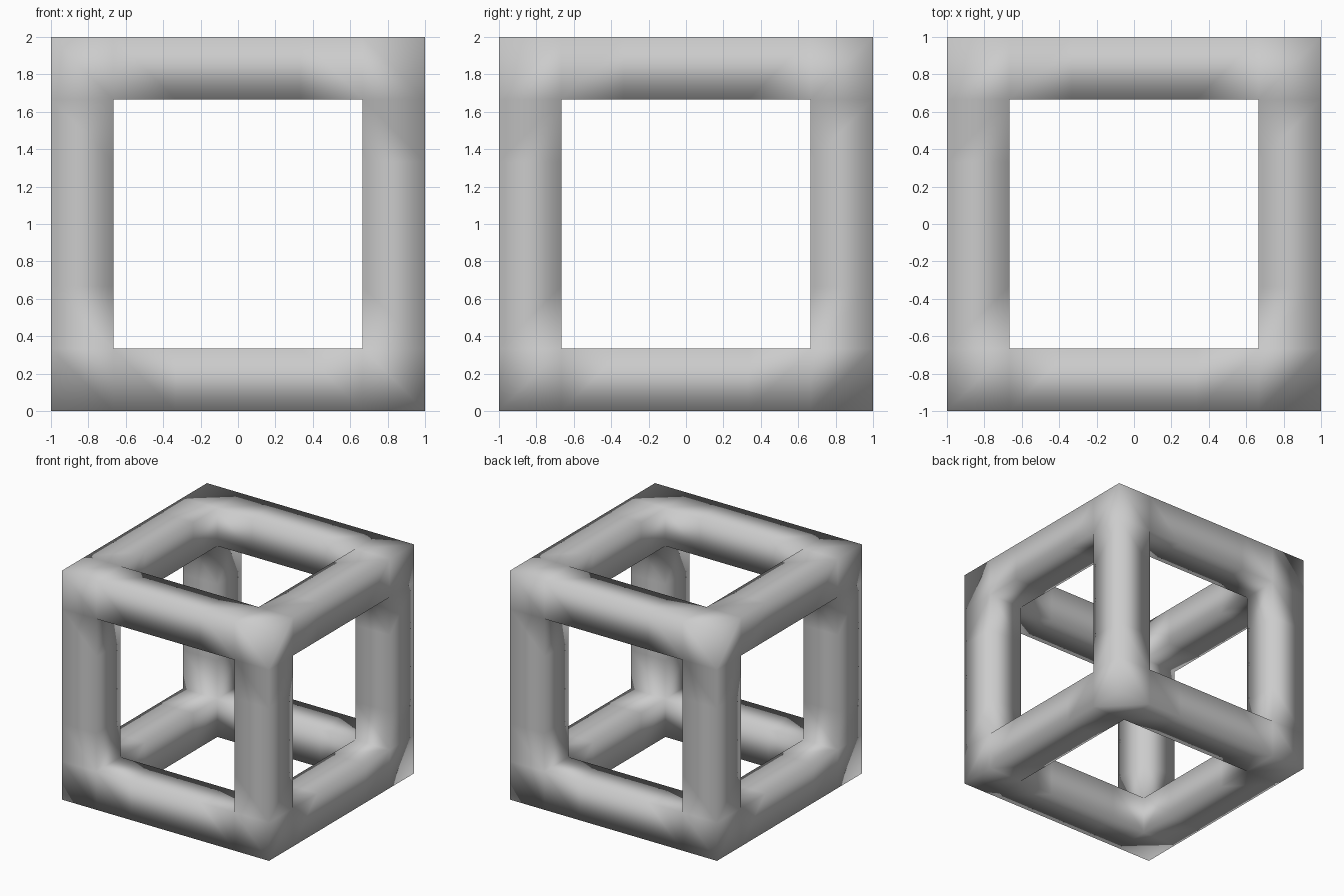
import bpy, bmesh
from mathutils import Vector

if "Cube" in bpy.data.objects:
    bpy.data.objects.remove(bpy.data.objects["Cube"])

N = 6            # cells per side; bars are one cell thick
C = 2.0 / N


def solid(cell):
    # a cell belongs to the frame when it touches at least two outer sides
    return (all(0 <= c < N for c in cell)
            and sum(c in (0, N - 1) for c in cell) >= 2)


def corner(p):
    return Vector((p[0] * C - 1, p[1] * C - 1, p[2] * C))


# Open cube frame: skin only between filled and empty cells
bm = bmesh.new()
for i in range(N):
    for j in range(N):
        for k in range(N):
            cell = (i, j, k)
            if not solid(cell):
                continue
            for axis in range(3):
                u, v = (axis + 1) % 3, (axis + 2) % 3
                for side in (0, 1):
                    nb = list(cell)
                    nb[axis] += 2 * side - 1
                    if solid(nb):
                        continue
                    loop = []
                    for du, dv in ((0, 0), (1, 0), (1, 1), (0, 1)):
                        p = list(cell)
                        p[axis] += side
                        p[u] += du
                        p[v] += dv
                        loop.append(bm.verts.new(corner(p)))
                    bm.faces.new(loop if side else loop[::-1])

bmesh.ops.remove_doubles(bm, verts=bm.verts, dist=1e-4)

# Smooth shading across every edge gives the rounded look
for f in bm.faces:
    f.smooth = True
mesh = bpy.data.meshes.new("cube_frame")
bm.to_mesh(mesh)
bm.free()
frame = bpy.data.objects.new("cube_frame", mesh)
bpy.context.collection.objects.link(frame)
